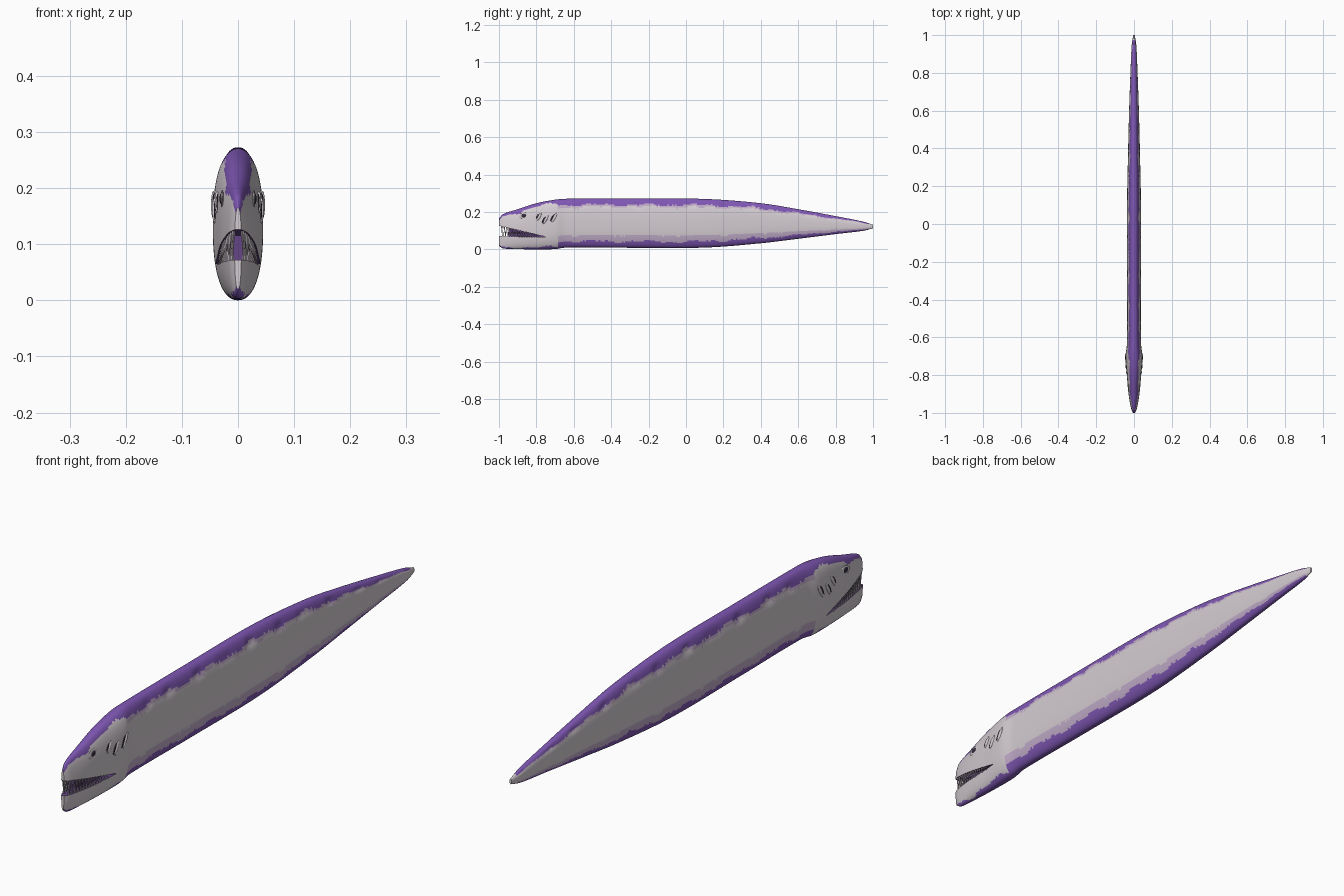
import bpy, bmesh, math, random
from mathutils import Matrix, Vector

random.seed(4)
cube = bpy.data.objects.get("Cube")
if cube:
    bpy.data.objects.remove(cube)


def make_material(name, rgb):
    m = bpy.data.materials.new(name)
    m.use_nodes = True
    m.diffuse_color = (*rgb, 1)
    m.node_tree.nodes["Principled BSDF"].inputs["Base Color"].default_value = (*rgb, 1)
    return m


PALE, LILAC, PURPLE, MOUTH, DARK, TOOTH = range(6)
materials = [
    make_material("pale grey", (0.66, 0.61, 0.65)),
    make_material("lilac", (0.53, 0.41, 0.58)),
    make_material("purple", (0.21, 0.095, 0.45)),
    make_material("mouth purple", (0.13, 0.06, 0.24)),
    make_material("dark", (0.035, 0.025, 0.045)),
    make_material("tooth grey", (0.4, 0.36, 0.4)),
]


def finish(name, bm, smooth=True):
    bmesh.ops.recalc_face_normals(bm, faces=bm.faces[:])
    mesh = bpy.data.meshes.new(name)
    bm.to_mesh(mesh)
    bm.free()
    for m in materials:
        mesh.materials.append(m)
    ob = bpy.data.objects.new(name, mesh)
    bpy.context.collection.objects.link(ob)
    if smooth:
        smooth_object(ob)
    return ob


def smooth_object(ob):
    bpy.ops.object.select_all(action="DESELECT")
    ob.select_set(True)
    bpy.context.view_layer.objects.active = ob
    bpy.ops.object.shade_smooth_by_angle(angle=math.radians(40))


# Body stations: y, belly height, back height, half width
STATIONS = [
    (-1, .02, .165, .006), (-.98, .006, .188, .015), (-.9, .002, .215, .029),
    (-.8, 0, .247, .038), (-.7, .002, .266, .045), (-.64, .01, .271, .038),
    (-.3, .009, .272, .037), (.1, .01, .27, .037), (.4, .033, .247, .031),
    (.6, .057, .215, .026), (.8, .082, .178, .019), (.95, .1, .148, .012),
    (1, .113, .132, .004),
]


def slope(i, k):
    a, b = STATIONS[max(i - 1, 0)], STATIONS[min(i + 1, len(STATIONS) - 1)]
    return (b[k] - a[k]) / (b[0] - a[0])


def section(y):
    """Smooth belly, back and half width at y."""
    i = 0
    while i < len(STATIONS) - 2 and y > STATIONS[i + 1][0]:
        i += 1
    a, b = STATIONS[i], STATIONS[i + 1]
    h = b[0] - a[0]
    t = (y - a[0]) / h
    s = t * t * (3 - 2 * t)
    return [a[k] * (1 - s) + b[k] * s + h * slope(i, k) * t * (1 - t) ** 2
            - h * slope(i + 1, k) * t * t * (1 - t) for k in (1, 2, 3)]


POWER = 2.4


def side_x(y, z):
    """Half width of the skin at a given length and height."""
    low, high, half = section(y)
    v = min(1, abs(2 * (z - low) / (high - low) - 1))
    return half * (1 - v ** POWER) ** (1 / POWER)


# Body: lofted rings with dimples along the back edge
RINGS, SIDES = 240, 72
bm = bmesh.new()
rings = []
for r in range(RINGS + 1):
    y = -1 + 2 * r / RINGS
    low, high, half = section(y)
    ring = []
    for s in range(SIDES):
        a = 2 * math.pi * s / SIDES
        u = math.copysign(abs(math.cos(a)) ** (2 / POWER), math.cos(a))
        v = math.copysign(abs(math.sin(a)) ** (2 / POWER), math.sin(a))
        if y > -.62:
            wave = max(0, math.sin(41 * y) + .5 * math.sin(67 * y))
            u *= 1 - .12 * wave * math.exp(-((v - .76) / .12) ** 2)
        ring.append(bm.verts.new((half * u, y, (low + high) / 2 + v * (high - low) / 2)))
    rings.append(ring)

for r in range(RINGS):
    y = -1 + 2 * (r + .5) / RINGS
    low, high, half = section(y)
    ragged = .02 * math.sin(23 * y) + .014 * math.sin(57 * y) + random.uniform(-.012, .012)
    head = y < -.68
    for s in range(SIDES):
        n = (s + 1) % SIDES
        f = bm.faces.new((rings[r][s], rings[r][n], rings[r + 1][n], rings[r + 1][s]))
        t = (f.calc_center_median().z - low) / (high - low)
        if y > .975:
            f.material_index = PALE
        elif t > (.92 if head else .87) + ragged or t < (.04 if head else .13) + ragged:
            f.material_index = PURPLE
        elif not head and (t > .83 + ragged or t < .25 + ragged / 2):
            f.material_index = LILAC
bm.faces.new(rings[0])
bm.faces.new(rings[-1])
body = finish("body", bm, False)

# Mouth: wedge cut through the snout, lined with the mouth colour
LIPS = [(-1.05, .136), (-.96, .118), (-.85, .092), (-.745, .066), (-.85, .066), (-1.05, .074)]


def prism(name, outline, half, colour):
    bm = bmesh.new()
    a, b = [[bm.verts.new((x, y, z)) for y, z in outline] for x in (-half, half)]
    bm.faces.new(a)
    bm.faces.new(b)
    for i in range(len(a)):
        j = (i + 1) % len(a)
        bm.faces.new((a[i], a[j], b[j], b[i]))
    for f in bm.faces:
        f.material_index = colour
    return finish(name, bm, False)


cutter = prism("mouth_cutter", LIPS, .1, MOUTH)
cutter.hide_render = True
cut = body.modifiers.new("mouth", "BOOLEAN")
cut.operation = "DIFFERENCE"
cut.solver = "EXACT"
cut.object = cutter
bpy.context.view_layer.objects.active = body
body.select_set(True)
bpy.ops.object.modifier_apply(modifier=cut.name)
bpy.data.objects.remove(cutter)
smooth_object(body)

# Throat: narrow core that closes the mouth from side to side
prism("throat", [(-.95, .116), (-.85, .093), (-.75, .068), (-.85, .065), (-.95, .07)], .012, MOUTH)

# Teeth: thin cones along both jaws
bm = bmesh.new()
COUNT = 15
for i in range(COUNT):
    y = -.985 + .19 * i / (COUNT - 1)
    top = .126 - .27 * (y + .99)
    bottom = .072 - .03 * (y + .99)
    length = (top - bottom) * .75
    for side in (-1, 1):
        for upper in (True, False):
            yy = y if upper else y + .006
            x = side * max(.002, side_x(yy, .09) - .005)
            z = top + .003 - length / 2 if upper else bottom - .003 + length / 2
            place = Matrix.Translation((x, yy, z))
            if upper:
                place = place @ Matrix.Rotation(math.pi, 4, "X")
            bmesh.ops.create_cone(bm, cap_ends=True, segments=6, radius1=.004,
                                  radius2=.0006, depth=length, matrix=place)
for f in bm.faces:
    f.material_index = TOOTH
finish("teeth", bm)


# Eyes, brows and gill slits: flattened ellipsoids set in the skin
def blobs(name, items, colour):
    bm = bmesh.new()
    for y, z, size, tilt in items:
        for side in (-1, 1):
            place = (Matrix.Translation((side * side_x(y, z), y, z))
                     @ Matrix.Rotation(tilt, 4, "X") @ Matrix.Diagonal((*size, 1)))
            bmesh.ops.create_uvsphere(bm, u_segments=16, v_segments=10, radius=1, matrix=place)
    for f in bm.faces:
        f.material_index = colour
    finish(name, bm)


blobs("eye_sockets", [(-.868, .181, (.003, .026, .015), .2)], PALE)
blobs("eyes", [(-.868, .181, (.005, .015, .011), .2)], DARK)
blobs("gill_slits", [(-.795, .175, (.002, .004, .016), -.5),
                     (-.76, .16, (.002, .004, .02), -.5),
                     (-.715, .17, (.002, .004, .022), -.5)], DARK)
blobs("gill_folds", [(-.785, .175, (.004, .007, .022), -.5),
                     (-.75, .16, (.004, .007, .026), -.5),
                     (-.704, .17, (.004, .007, .028), -.5)], PALE)
